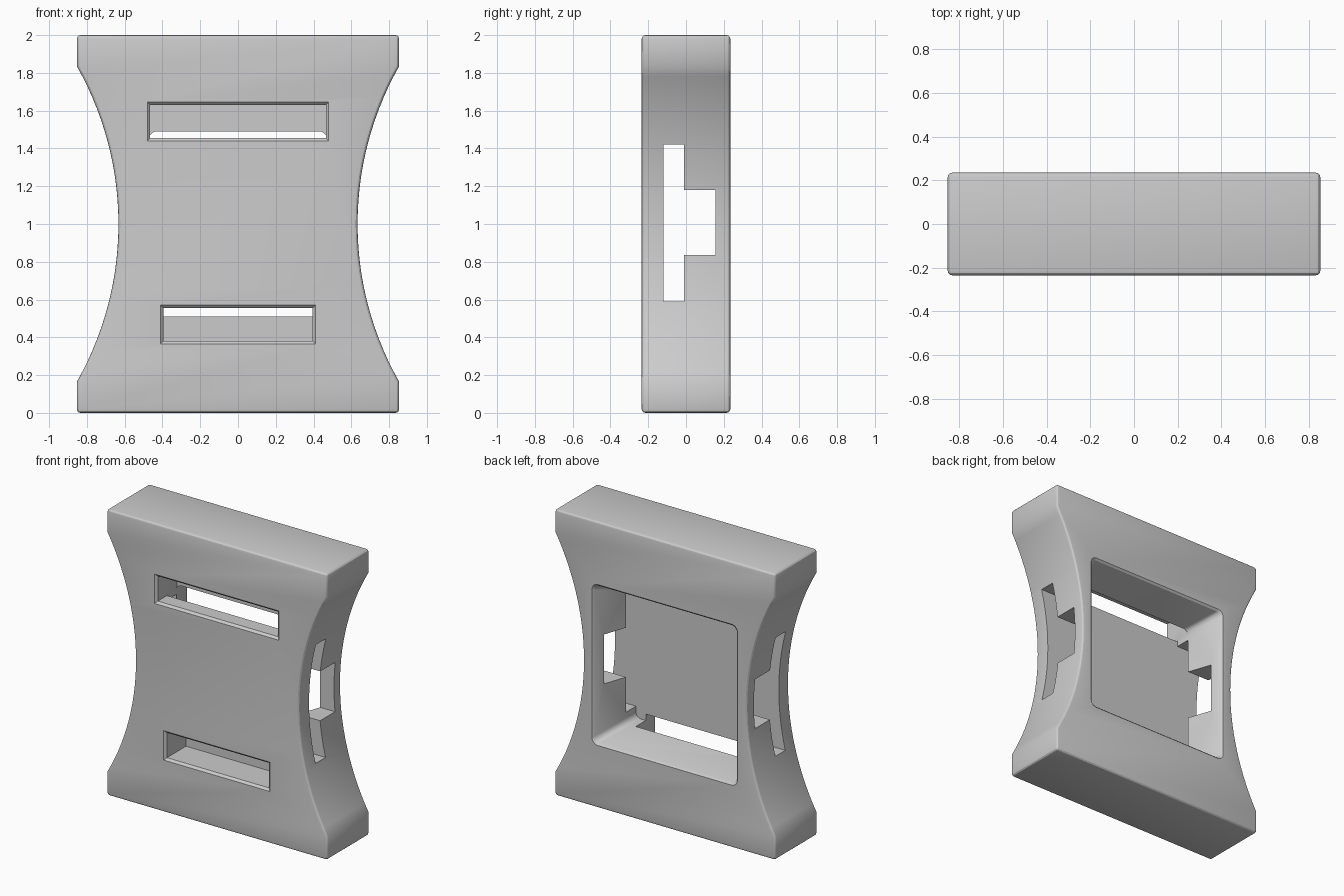
import bpy, bmesh
from math import sin, cos, pi, asin

if "Cube" in bpy.data.objects:
    bpy.data.objects.remove(bpy.data.objects["Cube"])

grey = bpy.data.materials.new("plain grey")
grey.use_nodes = True
colour = (0.6, 0.6, 0.6, 1)
grey.diffuse_color = colour
grey.node_tree.nodes["Principled BSDF"].inputs["Base Color"].default_value = colour


def loft(name, rings):
    """Skin a list of equally long rings of points and cap both ends."""
    bm = bmesh.new()
    loops = [[bm.verts.new(p) for p in ring] for ring in rings]
    n = len(loops[0])
    for a, b in zip(loops, loops[1:]):
        for i in range(n):
            j = (i + 1) % n
            bm.faces.new((a[i], a[j], b[j], b[i]))
    bm.faces.new(loops[0])
    bm.faces.new(loops[-1])
    bmesh.ops.recalc_face_normals(bm, faces=bm.faces)
    mesh = bpy.data.meshes.new(name)
    bm.to_mesh(mesh)
    bm.free()
    mesh.materials.append(grey)
    obj = bpy.data.objects.new(name, mesh)
    bpy.context.collection.objects.link(obj)
    return obj


def rect_ring(y, half_x, z0, z1, r=0.0):
    """Rectangle across the depth axis, with optional rounded corners."""
    ring = []
    mid, half_z = (z0 + z1) / 2, (z1 - z0) / 2
    steps = 6 if r else 0
    for q, (sx, sz) in enumerate(((1, 1), (-1, 1), (-1, -1), (1, -1))):
        for k in range(steps + 1):
            a = (q + k / max(steps, 1)) * pi / 2
            ring.append((sx * (half_x - r) + r * cos(a), y,
                         mid + sz * (half_z - r) + r * sin(a)))
    return ring


def use_modifier(obj, kind, **settings):
    mod = obj.modifiers.new(kind.title(), kind)
    for key, value in settings.items():
        setattr(mod, key, value)
    bpy.context.view_layer.objects.active = obj
    bpy.ops.object.modifier_apply(modifier=mod.name)


# Plate outline with a concave arc down each side
depth, half_w = 0.235, 0.853
reach, sag, steps = 0.835, 0.22, 28
radius = (reach ** 2 + sag ** 2) / (2 * sag)
swing = asin(reach / radius)
side = [(half_w, 0)]
for i in range(steps + 1):
    a = swing * (2 * i / steps - 1)
    side.append((half_w - sag + radius * (1 - cos(a)), 1 + radius * sin(a)))
side.append((half_w, 2))
outline = side + [(-x, z) for x, z in reversed(side)]
body = loft("hourglass_body", [[(x, y, z) for x, z in outline] for y in (-depth, depth)])
use_modifier(body, "BEVEL", width=0.02, segments=3, limit_method="ANGLE", angle_limit=0.65)

cutters = []

# Front slots with softened mouths
for name, hx, z0, z1 in (("upper_slot", 0.465, 1.455, 1.63), ("lower_slot", 0.395, 0.38, 0.555)):
    e = 0.015
    cutters.append(loft(name, [
        rect_ring(-depth - e, hx + 2 * e, z0 - 2 * e, z1 + 2 * e),
        rect_ring(-depth + e, hx, z0, z1),
        rect_ring(-0.01, hx, z0, z1)]))

# Rear pocket: straight inner chamber, then walls flaring to the back
e = 0.012
cutters.append(loft("rear_pocket", [
    rect_ring(-0.12, 0.47, 0.51, 1.49, 0.04),
    rect_ring(-0.01, 0.47, 0.51, 1.49, 0.04),
    rect_ring(depth - e, 0.55, 0.45, 1.55, 0.04),
    rect_ring(depth + e, 0.55 + 2 * e, 0.45 - 2 * e, 1.55 + 2 * e, 0.05)]))

# Stepped windows running through both sides
cutters.append(loft("side_channel", [rect_ring(y, 1, 0.59, 1.42) for y in (-0.12, -0.01)]))
cutters.append(loft("side_window", [rect_ring(y, 1, 0.835, 1.18) for y in (-0.03, 0.155)]))

for cutter in cutters:
    use_modifier(body, "BOOLEAN", operation="DIFFERENCE", solver="EXACT", object=cutter)
    bpy.data.objects.remove(cutter)

bpy.ops.object.select_all(action="DESELECT")
body.select_set(True)
bpy.context.view_layer.objects.active = body
bpy.ops.object.shade_smooth_by_angle(angle=0.5)
